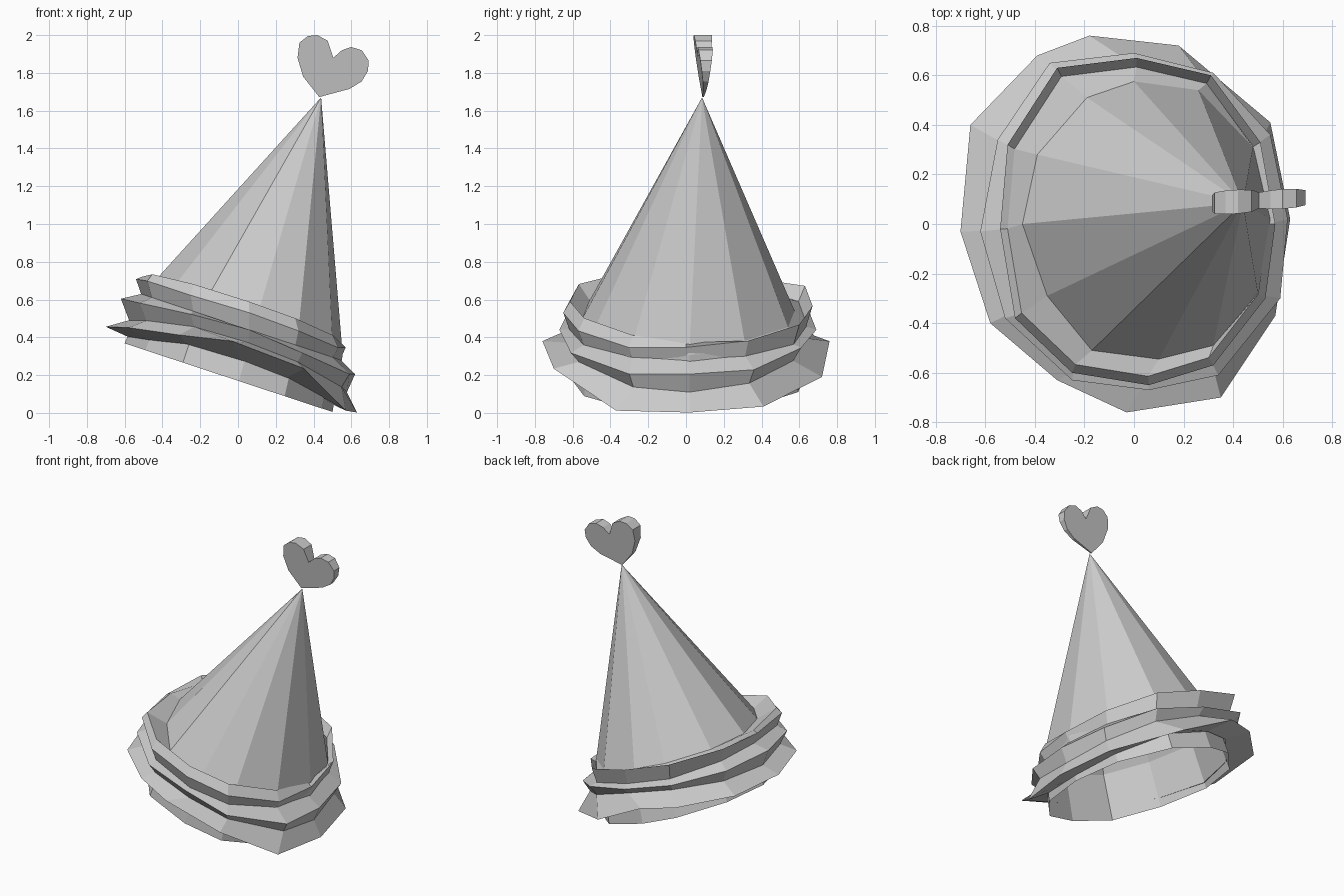
import bpy, bmesh
from mathutils import Vector

if "Cube" in bpy.data.objects:
    bpy.data.objects.remove(bpy.data.objects["Cube"])

GREY = (0.6, 0.6, 0.6, 1)
mat = bpy.data.materials.new("plain grey")
mat.use_nodes = True
mat.diffuse_color = GREY
mat.node_tree.nodes["Principled BSDF"].inputs["Base Color"].default_value = GREY

SLOPE = 0.33                      # the hat leans to +x
APEX = Vector((0.44, 0.085, 1.67))


def tilt(x, y, h):
    """Point at height h above the leaning base plane."""
    return Vector((x, y, h - SLOPE * x))


def scaled(ring, s, height, cx=0.0):
    """Resized copy of a ring, its height given as a function of y."""
    return [(cx + x * s, y * s, height(y)) for x, y, _ in ring]


def finish(name, bm):
    bmesh.ops.recalc_face_normals(bm, faces=bm.faces)
    me = bpy.data.meshes.new(name)
    bm.to_mesh(me)
    bm.free()
    me.materials.append(mat)
    ob = bpy.data.objects.new(name, me)
    bpy.context.collection.objects.link(ob)


def skin(bm, rows):
    """Quads between consecutive closed rows of vertices."""
    for a, b in zip(rows, rows[1:]):
        for i in range(len(a)):
            j = (i + 1) % len(a)
            bm.faces.new((a[i], a[j], b[j], b[i]))


# Cone, twelve sides, continuing as an upright wall down to an open hem
cone = [(x, y, 0.54) for x, y in (
    (0.55, 0.02), (0.48, 0.31), (0.26, 0.54), (0.0, 0.575), (-0.19, 0.51),
    (-0.39, 0.28), (-0.45, 0.0), (-0.35, -0.29), (-0.17, -0.51),
    (0.1, -0.545), (0.32, -0.49), (0.5, -0.28))]
hem = scaled(cone, 1.1, lambda y: 0.17, -0.105)
bm = bmesh.new()
tip = bm.verts.new(APEX)
rim = [bm.verts.new(APEX + (tilt(*p) - APEX) * 1.04) for p in cone]
for i in range(12):
    bm.faces.new((tip, rim[i], rim[(i + 1) % 12]))
skin(bm, [rim, [bm.verts.new(tilt(*p)) for p in hem]])
finish("hat_cone", bm)

# Ruffle: zigzag of uneven rings, from the cone out to the flange and back
lip = [(0.57, 0.0, 0.535), (0.51, 0.33, 0.55), (0.31, 0.60, 0.57),
       (0.01, 0.67, 0.57), (-0.31, 0.63, 0.57), (-0.51, 0.32, 0.55),
       (-0.54, -0.02, 0.53), (-0.48, -0.38, 0.54), (-0.25, -0.60, 0.54),
       (0.06, -0.65, 0.55), (0.32, -0.57, 0.54), (0.53, -0.30, 0.52)]
bulge = [(0.62, 0.02, 0.41), (0.55, 0.36, 0.41), (0.32, 0.61, 0.45),
         (0.0, 0.69, 0.44), (-0.34, 0.65, 0.43), (-0.55, 0.34, 0.40),
         (-0.62, -0.03, 0.40), (-0.52, -0.38, 0.41), (-0.25, -0.63, 0.44),
         (0.06, -0.67, 0.46), (0.34, -0.61, 0.43), (0.59, -0.30, 0.40)]
flange = [(0.63, 0.02, 0.21), (0.55, 0.41, 0.215), (0.18, 0.72, 0.25),
          (-0.18, 0.76, 0.32), (-0.39, 0.68, 0.28), (-0.66, 0.40, 0.24),
          (-0.70, -0.03, 0.225), (-0.58, -0.40, 0.26), (-0.31, -0.63, 0.31),
          (-0.03, -0.76, 0.37), (0.35, -0.70, 0.35), (0.57, -0.37, 0.20)]
collar = scaled(lip, 0.945, lambda y: 0.55 - 0.09 * y)
tuck_1 = scaled(lip, 0.95, lambda y: 0.46)
tuck_2 = scaled(bulge, 0.93, lambda y: 0.30 + 0.2 * y * y)
tuck_3 = scaled(cone, 1.08, lambda y: 0.21 + 0.25 * y * y, -0.09)
bm = bmesh.new()
skin(bm, [[bm.verts.new(tilt(*p)) for p in ring] for ring in
          (cone, collar, lip, tuck_1, bulge, tuck_2, flange, tuck_3)])
finish("ruffle", bm)

# Heart topper, a wedge that thins towards its tip
outline = [(0.43, 1.672), (0.345, 1.78), (0.315, 1.88), (0.325, 1.96),
           (0.37, 1.995), (0.42, 2.0), (0.475, 1.97), (0.505, 1.88),
           (0.55, 1.92), (0.60, 1.937), (0.655, 1.92), (0.692, 1.865),
           (0.688, 1.81), (0.655, 1.755), (0.59, 1.715)]
bm = bmesh.new()
sides = []
for s in (-1, 1):
    sides.append([bm.verts.new(
        (x, 0.095 + 0.06 * (x - 0.5) + s * (0.004 + 0.135 * (z - 1.672)), z))
        for x, z in outline])
    bm.faces.new(sides[-1])
skin(bm, sides)
finish("heart_topper", bm)
